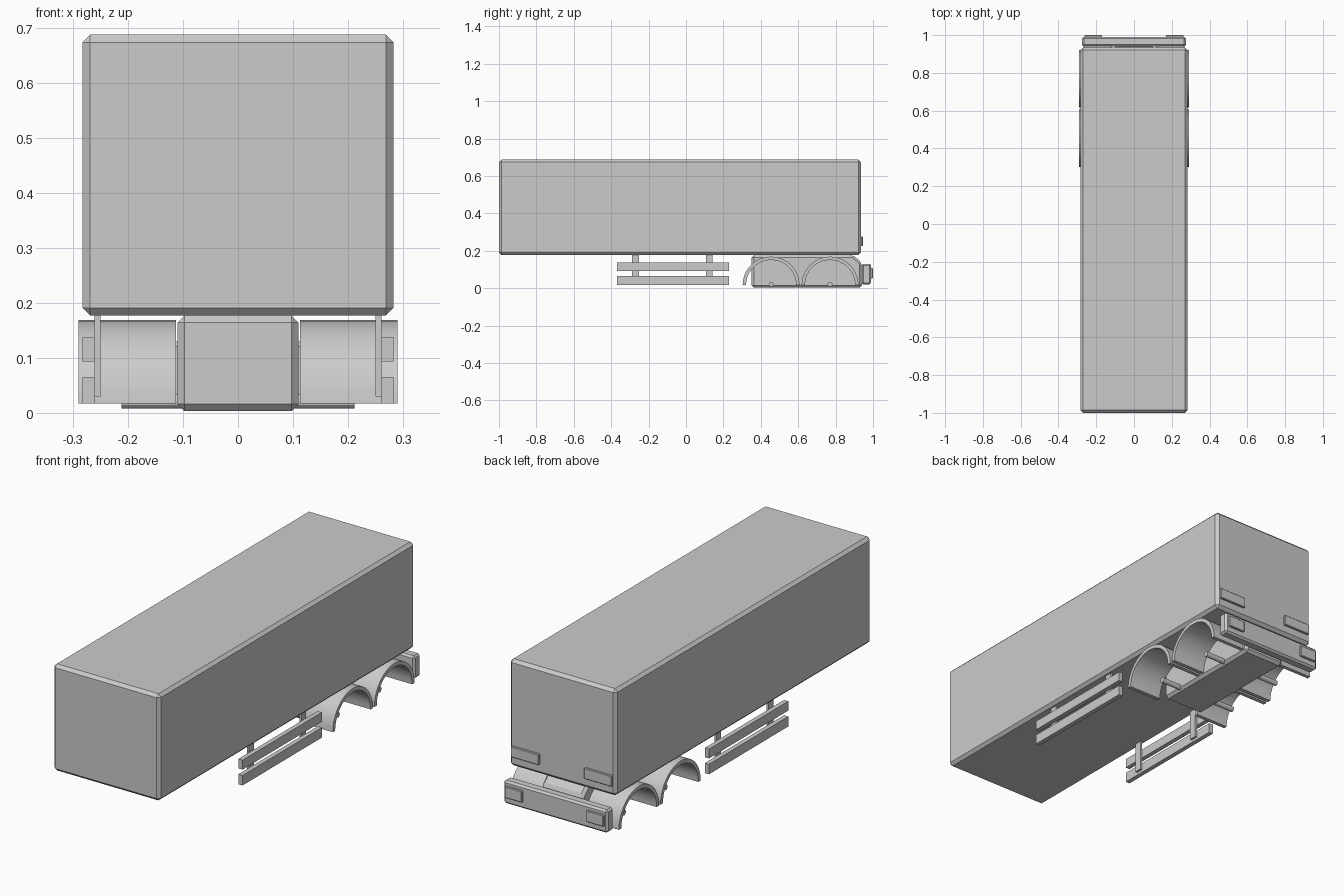
import bpy
import bmesh
import math
from mathutils import Matrix

old = bpy.data.objects.get("Cube")
if old:
    bpy.data.objects.remove(old, do_unlink=True)

grey = bpy.data.materials.new("plain grey")
grey.use_nodes = True
colour = (0.6, 0.6, 0.6, 1)
grey.diffuse_color = colour
grey.node_tree.nodes["Principled BSDF"].inputs["Base Color"].default_value = colour


def finish(name, bm):
    bmesh.ops.recalc_face_normals(bm, faces=bm.faces)
    mesh = bpy.data.meshes.new(name)
    bm.to_mesh(mesh)
    bm.free()
    mesh.materials.append(grey)
    obj = bpy.data.objects.new(name, mesh)
    bpy.context.collection.objects.link(obj)
    return obj


def box(name, x, y, z, bevel=0):
    bm = bmesh.new()
    bmesh.ops.create_cube(bm, size=1)
    for v in bm.verts:
        v.co = [lo + (c + 0.5) * (hi - lo) for c, (lo, hi) in zip(v.co, (x, y, z))]
    if bevel:
        bmesh.ops.bevel(bm, geom=bm.edges[:], offset=bevel, segments=1, affect="EDGES")
    return finish(name, bm)


def extrude_x(name, profile, x0, x1):
    """Extrude a closed (y, z) outline along x."""
    bm = bmesh.new()
    face = bm.faces.new([bm.verts.new((x0, y, z)) for y, z in profile])
    new = bmesh.ops.extrude_face_region(bm, geom=[face])["geom"]
    verts = [v for v in new if isinstance(v, bmesh.types.BMVert)]
    bmesh.ops.translate(bm, verts=verts, vec=(x1 - x0, 0, 0))
    return finish(name, bm)


def span(side, a, b):
    return tuple(sorted((side * a, side * b)))


# Cargo body
box("cargo_body", (-0.283, 0.283), (-1, 0.935), (0.177, 0.688), 0.014)

# Bogie frame with a sloped rear top edge
frame = extrude_x("bogie_frame", [(0.35, 0.003), (0.94, 0.003), (0.94, 0.135),
                                  (0.895, 0.177), (0.35, 0.177)], -0.11, 0.11)
bev = frame.modifiers.new("bevel", "BEVEL")
bev.width = 0.013
bev.segments = 1

# Rear bumper
box("rear_bumper", (-0.275, 0.275), (0.94, 0.99), (0.02, 0.13), 0.009)

# Axles
axle_y = (0.455, 0.77)
for name, y in zip(("front_axle", "rear_axle"), axle_y):
    bm = bmesh.new()
    bmesh.ops.create_cone(bm, cap_ends=True, segments=12, radius1=0.013, radius2=0.013,
                          depth=0.424, matrix=Matrix.Translation((0, y, 0.021))
                          @ Matrix.Rotation(math.pi / 2, 4, "Y"))
    finish(name, bm)

for word, s in (("left", 1), ("right", -1)):
    # Wheel arches
    for row, y in zip(("front", "rear"), axle_y):
        def arc(r):
            return [(y - r * math.cos(math.pi * i / 20), 0.017 + r * math.sin(math.pi * i / 20))
                    for i in range(21)]
        arch = extrude_x(f"{word}_{row}_fender", arc(0.152) + arc(0.134)[::-1],
                         *span(s, 0.113, 0.29))
        bpy.context.view_layer.objects.active = arch
        arch.select_set(True)
        bpy.ops.object.shade_smooth_by_angle(angle=math.radians(30))
        arch.select_set(False)

    # Side guard rails and their posts
    rail_x = span(s, 0.261, 0.283)
    box(f"{word}_lower_rail", rail_x, (-0.37, 0.23), (0.017, 0.065))
    box(f"{word}_upper_rail", rail_x, (-0.37, 0.23), (0.093, 0.138))
    for row, y in (("front", -0.27), ("rear", 0.125)):
        box(f"{word}_{row}_post", span(s, 0.25, 0.261), (y - 0.018, y + 0.018), (0.03, 0.18))

    # Rear lamps on bumper and body
    box(f"{word}_bumper_lamp", span(s, 0.17, 0.262), (0.985, 1), (0.053, 0.108), 0.003)
    box(f"{word}_body_lamp", span(s, 0.12, 0.268), (0.93, 0.945), (0.225, 0.277), 0.003)
